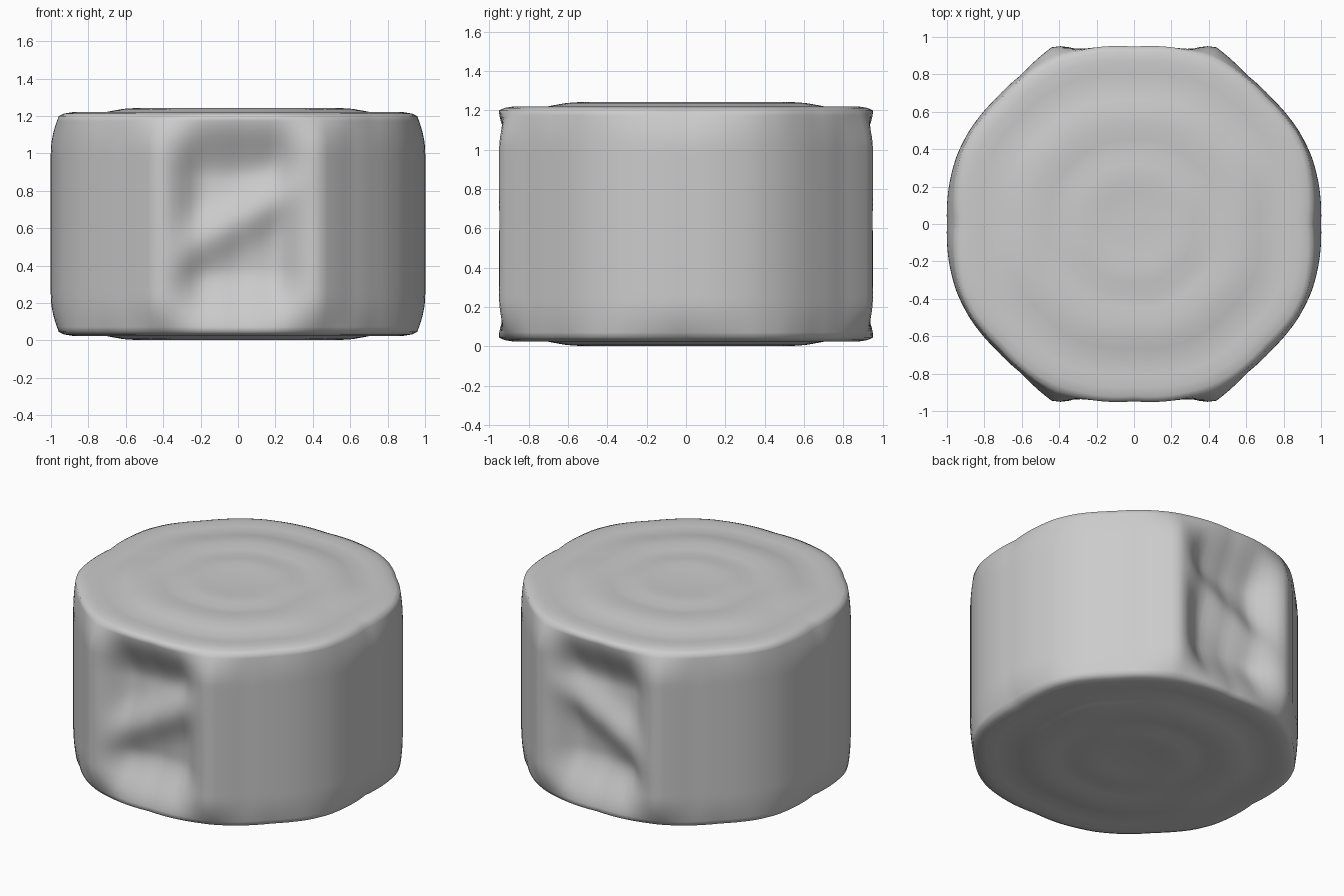
import bpy, bmesh, math

if "Cube" in bpy.data.objects:
    bpy.data.objects.remove(bpy.data.objects["Cube"])

N = 144        # columns around the drum
H = 44         # rows up the side wall

# Quarter outlines (x, y) of the wall at mid height and at the rims
MID = [(1.0, 0), (0.99, 0.2), (0.95, 0.36), (0.88, 0.5), (0.73, 0.68), (0.6, 0.8),
       (0.52, 0.88), (0.44, 0.945), (0.41, 0.95), (0.2, 0.946), (0, 0.943)]
RIM = [(0.95, 0), (0.95, 0.25), (0.93, 0.36), (0.87, 0.49), (0.72, 0.66), (0.56, 0.81),
       (0.43, 0.885), (0.3, 0.925), (0.2, 0.945), (0, 0.948)]
# End cap: (fraction of rim outline, inset from the extreme height), faint rings included
CAP = [(0.97, 0.032), (0.92, 0.024), (0.85, 0.028), (0.77, 0.03), (0.7, 0.017),
       (0.64, 0.007), (0.55, 0.001), (0.47, 0.010), (0.4, 0.012), (0.33, 0.004),
       (0.25, 0.002), (0.18, 0.007), (0.09, 0.010)]


def radius(table, a):
    """Radius of a mirrored quarter outline at angle a."""
    a = math.atan2(abs(math.sin(a)), abs(math.cos(a)))
    polar = [(math.atan2(y, x), math.hypot(x, y)) for x, y in table]
    for (a0, r0), (a1, r1) in zip(polar, polar[1:]):
        if a <= a1 + 1e-6:
            return r0 + (r1 - r0) * (a - a0) / (a1 - a0)
    return polar[-1][1]


def smooth(u):
    u = max(0.0, min(1.0, u))
    return u * u * (3 - 2 * u)


def dent(x, z):
    """Depth of the pocket: two soft hollows split by a slanting ridge."""
    mask = (smooth((0.41 - abs(x)) / 0.24) * smooth((z - 0.05) / 0.34)
            * smooth((1.2 - z) / 0.34))
    off = (z - 0.64) - 0.55 * x
    ridge = math.exp(-(off / 0.15) ** 2)
    return mask * (0.12 - 0.07 * ridge)


bm = bmesh.new()
mid = [radius(MID, 2 * math.pi * i / N) for i in range(N)]
rim = [radius(RIM, 2 * math.pi * i / N) for i in range(N)]


def ring(scale, z, blend=0.0, pocket=False):
    out = []
    for i in range(N):
        a = 2 * math.pi * i / N
        r = scale * (rim[i] + (mid[i] - rim[i]) * blend)
        x, y = r * math.cos(a), r * math.sin(a)
        if pocket and abs(y) > 0.7:
            y -= math.copysign(dent(x, z), y)
        out.append(bm.verts.new((x, y, z)))
    return out


# Rings from bottom cap, up the wall, to top cap
rings = [ring(f, d) for f, d in reversed(CAP)]
for k in range(H + 1):
    z = 0.045 + 1.155 * k / H
    u = min(1.0, min(z - 0.045, 1.2 - z) / 0.2)
    rings.append(ring(1, z, 1 - (1 - u) ** 2, True))
rings += [ring(f, 1.245 - d) for f, d in CAP]

for lo, hi in zip(rings, rings[1:]):
    for i in range(N):
        j = (i + 1) % N
        bm.faces.new((lo[i], lo[j], hi[j], hi[i]))
bm.faces.new(rings[0][::-1])
bm.faces.new(rings[-1])
bmesh.ops.recalc_face_normals(bm, faces=bm.faces)

mesh = bpy.data.meshes.new("drum_body")
bm.to_mesh(mesh)
bm.free()
body = bpy.data.objects.new("drum_body", mesh)
bpy.context.collection.objects.link(body)
bpy.context.view_layer.objects.active = body
body.select_set(True)
bpy.ops.object.shade_smooth_by_angle(angle=math.radians(75))
